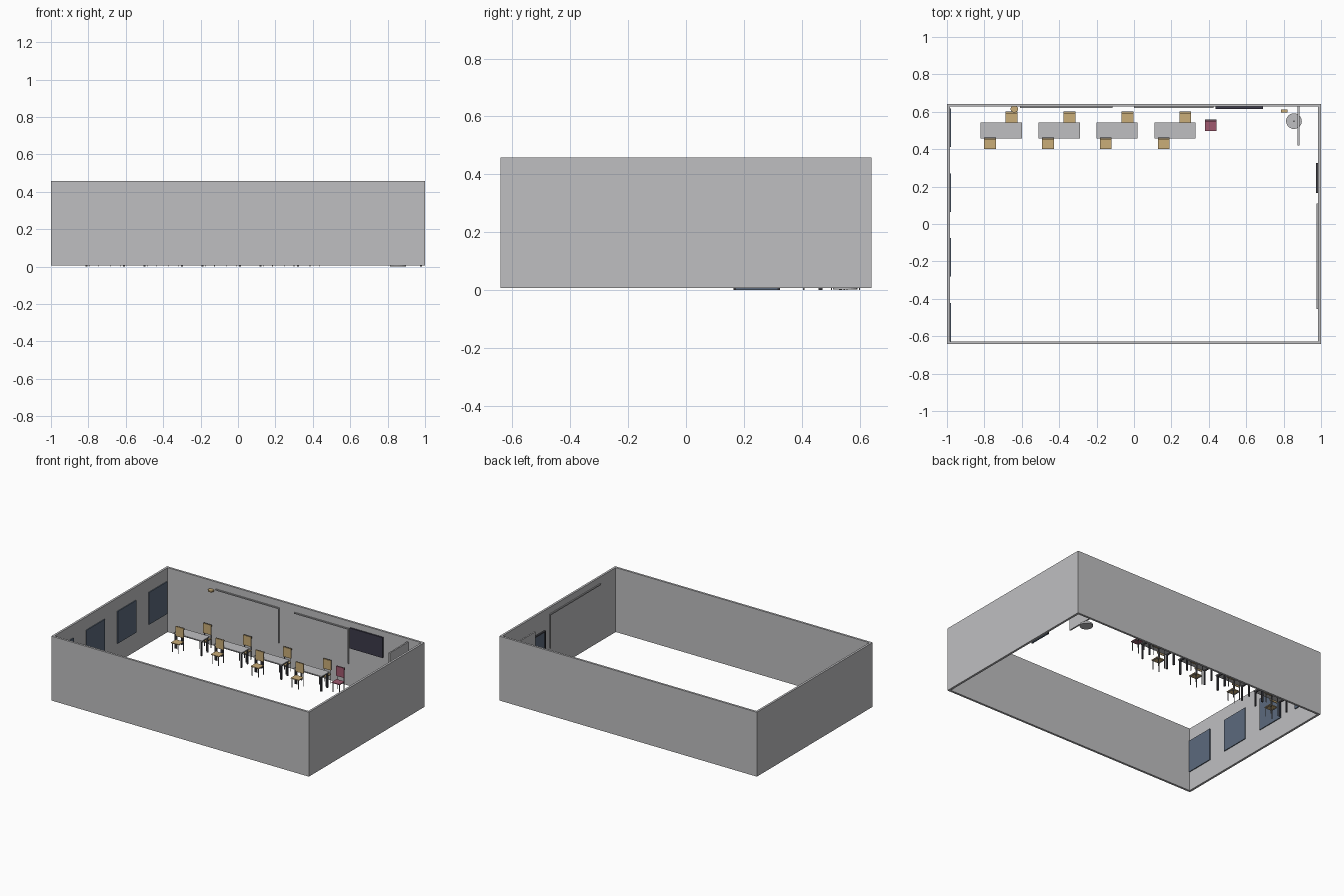
import bpy
import bmesh
from mathutils import Vector, Matrix

cube = bpy.data.objects.get("Cube")
if cube:
    bpy.data.objects.remove(cube, do_unlink=True)


def material(name, rgb):
    """Flat material from display values, converted to linear."""
    lin = [(c / 255 / 12.92) if c < 11 else ((c / 255 + 0.055) / 1.055) ** 2.4 for c in rgb]
    m = bpy.data.materials.new(name)
    m.use_nodes = True
    m.diffuse_color = (*lin, 1)
    m.node_tree.nodes["Principled BSDF"].inputs["Base Color"].default_value = (*lin, 1)
    return m


GREY = material("wall grey", (191, 191, 193))
TRUNK = material("trunking grey", (170, 170, 172))
WOOD = material("light wood", (202, 173, 120))
RED = material("dusty red", (160, 88, 110))
GLASS = material("slate blue glass", (92, 106, 125))
SCREEN = material("screen black", (60, 58, 74))
DARK = material("dark metal", (62, 62, 68))
STEEL = material("steel", (125, 125, 128))


class Part:
    """Collects boxes and cylinders into one object."""

    def __init__(self, name):
        self.name, self.bm, self.mats = name, bmesh.new(), []

    def paint(self, verts, mat):
        if mat not in self.mats:
            self.mats.append(mat)
        for f in {f for v in verts for f in v.link_faces}:
            f.material_index = self.mats.index(mat)

    def box(self, mat, x, y, z):
        lo, hi = Vector((x[0], y[0], z[0])), Vector((x[1], y[1], z[1]))
        mtx = Matrix.Translation((lo + hi) / 2) @ Matrix.Diagonal((*(hi - lo), 1))
        self.paint(bmesh.ops.create_cube(self.bm, size=1, matrix=mtx)["verts"], mat)
        return self

    def cylinder(self, mat, x, y, z, radius, sides=24):
        mtx = Matrix.Translation((x, y, (z[0] + z[1]) / 2))
        self.paint(bmesh.ops.create_cone(self.bm, cap_ends=True, segments=sides, radius1=radius,
                                         radius2=radius, depth=z[1] - z[0], matrix=mtx)["verts"], mat)
        return self

    def done(self, location=(0, 0, 0)):
        mesh = bpy.data.meshes.new(self.name)
        self.bm.to_mesh(mesh)
        self.bm.free()
        for m in self.mats:
            mesh.materials.append(m)
        obj = bpy.data.objects.new(self.name, mesh)
        obj.location = location
        bpy.context.collection.objects.link(obj)
        return obj


# Room shell: four walls, open above and below
W, D, T = 1.0, 0.642, 0.015
WALL_Z = (0.006, 0.458)
for side, name in ((-1, "front_wall"), (1, "back_wall")):
    Part(name).box(GREY, (-W, W), sorted((side * D, side * (D - T))), WALL_Z).done()
for side, name in ((-1, "right_wall"), (1, "left_wall")):
    Part(name).box(GREY, sorted((side * W, side * (W - T))), (T - D, D - T), WALL_Z).done()
INX, INY = W - T, D - T

# Windows along one end wall
for i in range(4):
    y = -0.526 + i * 0.347
    Part("window").box(GLASS, (-INX, -INX + 0.006), (y - 0.103, y + 0.103), (0.14, 0.366)).done()

# Door in the other end wall, with a dark frame
door = Part("door")
door.box(GLASS, (INX - 0.009, INX), (0.173, 0.317), (0, 0.312))
for y in (0.165, 0.317):
    door.box(DARK, (INX - 0.012, INX), (y, y + 0.008), (0, 0.32))
door.box(DARK, (INX - 0.012, INX), (0.173, 0.317), (0.312, 0.32))
door.done()

# Wall screen
Part("wall_screen").box(SCREEN, (0.435, 0.69), (INY - 0.011, INY), (0.275, 0.418)).done()

# Cable trunking: a high run with a drop at one end
for x0, x1 in ((-0.61, -0.115), (0.0, 0.425)):
    run = Part("cable_trunking")
    run.box(TRUNK, (x0, x1), (INY - 0.008, INY), (0.401, 0.409))
    run.box(TRUNK, (x1 - 0.008, x1), (INY - 0.008, INY), (0.162, 0.401)).done()
run = Part("cable_trunking")
run.box(TRUNK, (INX - 0.008, INX), (-0.455, 0.11), (0.405, 0.413))
run.box(TRUNK, (INX - 0.008, INX), (0.102, 0.11), (0.175, 0.405)).done()

# Small wall lamp and wall box
Part("wall_lamp").cylinder(WOOD, -0.64, INY - 0.012, (0.39, 0.4), 0.02, 10).done()
Part("wall_box").box(WOOD, (0.787, 0.822), (0.597, 0.612), (0.16, 0.2)).done()

# Freestanding partition and round stand
Part("partition").box(GREY, (0.875, 0.885), (0.42, INY), (0.018, 0.437)).done()
stand = Part("round_stand")
stand.cylinder(GREY, 0.855, 0.55, (0.002, 0.014), 0.042)
stand.cylinder(STEEL, 0.855, 0.55, (0.014, 0.1), 0.004, 10).done()


def desk(x, y):
    p = Part("desk").box(GREY, (-0.11, 0.11), (-0.043, 0.043), (0.104, 0.111))
    for sx in (-1, 1):
        for sy in (-1, 1):
            cx, cy = sx * 0.1, sy * 0.034
            p.box(DARK, (cx - 0.005, cx + 0.005), (cy - 0.005, cy + 0.005), (0, 0.104))
        p.box(DARK, (sx * 0.1 - 0.003, sx * 0.1 + 0.003), (-0.03, 0.03), (0.096, 0.104))
    p.done((x, y, 0))


def chair(x, y, mat):
    """Chair whose seat looks toward the front, backrest behind."""
    p = Part("chair").box(mat, (-0.031, 0.031), (-0.03, 0.026), (0.064, 0.069))
    p.box(mat, (-0.031, 0.031), (0.022, 0.028), (0.094, 0.162))
    for sx in (-1, 1):
        cx = sx * 0.025
        for cy, top in ((-0.023, 0.064), (0.03, 0.15)):
            p.box(STEEL, (cx - 0.002, cx + 0.002), (cy - 0.002, cy + 0.002), (0, top))
        p.box(STEEL, (cx - 0.002, cx + 0.002), (-0.023, 0.03), (0.06, 0.064))
    p.box(DARK, (-0.031, 0.031), (0.028, 0.032), (0.15, 0.162))
    p.done((x, y, 0))


# Row of four desks, each with a chair on both sides
for i in range(4):
    x = -0.71 + i * 0.31
    desk(x, 0.5)
    chair(x + 0.055, 0.57, WOOD)
    chair(x - 0.06, 0.43, WOOD)

# Single red chair at the end of the row
chair(0.41, 0.526, RED)
